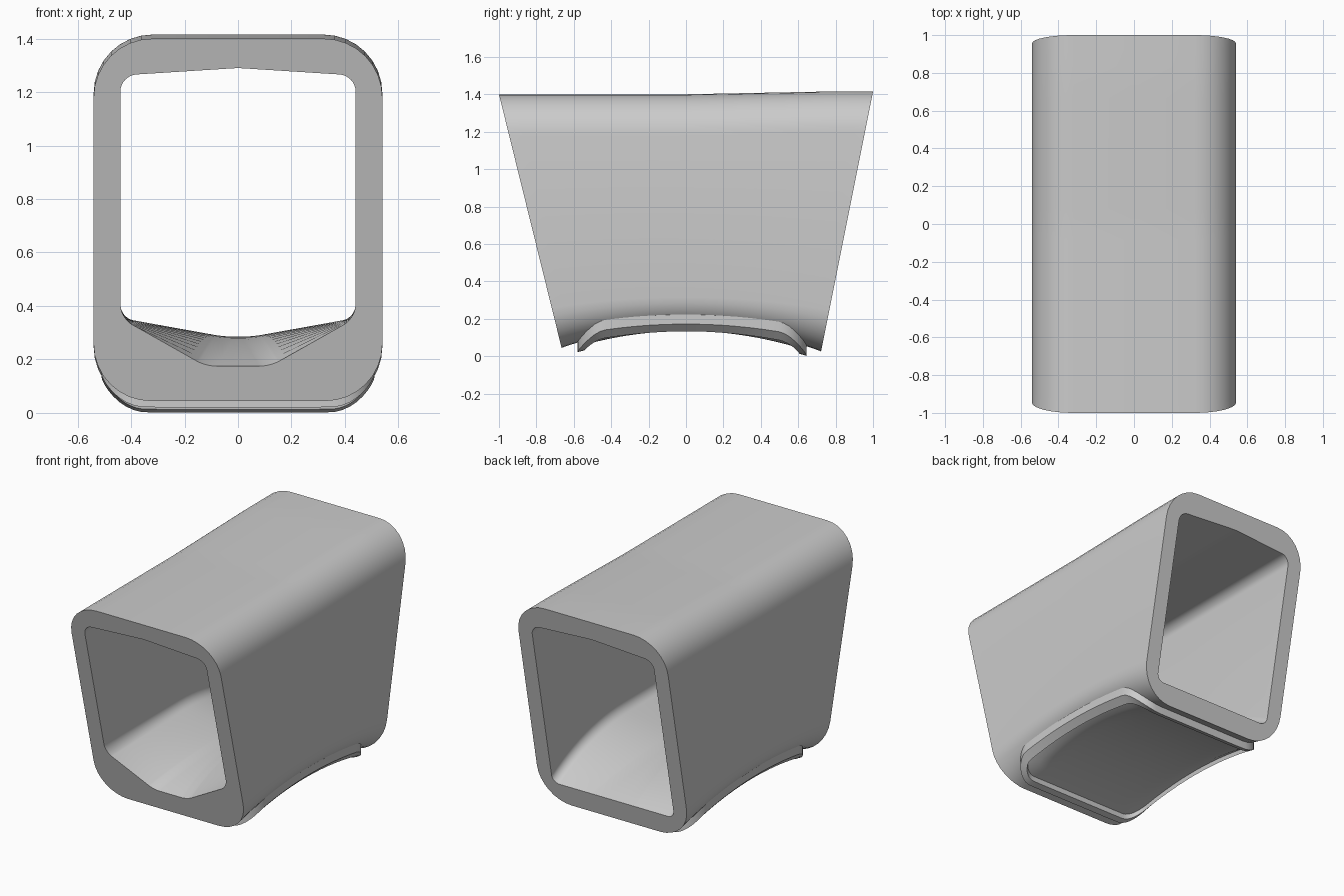
import bpy, bmesh
from math import sin, cos, pi, sqrt, radians, ceil
from mathutils import Vector

if "Cube" in bpy.data.objects:
    bpy.data.objects.remove(bpy.data.objects["Cube"])

grey = bpy.data.materials.new("plain grey")
grey.use_nodes = True
grey.diffuse_color = (0.6, 0.6, 0.6, 1)
grey.node_tree.nodes["Principled BSDF"].inputs["Base Color"].default_value = (0.6, 0.6, 0.6, 1)

HALF_W, INNER_W = 0.54, 0.44
STEPS = 24


def rounded_loop(corners, n=8):
    """Closed 2D loop; each corner (x, z, r) becomes an elliptical arc."""
    pts = []
    for i, (x, z, r) in enumerate(corners):
        k = Vector((x, z))
        before = Vector(corners[i - 1][:2]) - k
        after = Vector(corners[(i + 1) % len(corners)][:2]) - k
        a, b = before.normalized() * r, after.normalized() * r
        for j in range(n + 1):
            t = j / n * pi / 2
            pts.append(k + a * (1 - sin(t)) + b * (1 - cos(t)))
    return pts


def mirrored(half):
    """Right-hand corners, top to bottom, plus their mirror images."""
    return half + [(-x, z, r) for x, z, r in reversed(half)]


def skin(bm, rings, closed=False):
    pairs = list(zip(rings, rings[1:]))
    if closed:
        pairs.append((rings[-1], rings[0]))
    for a, b in pairs:
        for i in range(len(a)):
            bm.faces.new((a[i - 1], a[i], b[i], b[i - 1]))


def finish(bm, name):
    bmesh.ops.recalc_face_normals(bm, faces=bm.faces)
    mesh = bpy.data.meshes.new(name)
    bm.to_mesh(mesh)
    bm.free()
    mesh.materials.append(grey)
    ob = bpy.data.objects.new(name, mesh)
    bpy.context.collection.objects.link(ob)
    bpy.ops.object.select_all(action="DESELECT")
    ob.select_set(True)
    bpy.context.view_layer.objects.active = ob
    bpy.ops.object.shade_smooth_by_angle(angle=radians(30))
    return ob


# Arched underside shared by the sleeve and the base pad
def arch(y):
    return 0.155 - y * y / 4


def corner_radius(y):
    return 0.16 + 0.12 * y * y


def underside(x, y):
    r = corner_radius(y)
    u = min(1, max(0, (abs(x) - HALF_W + r) / r))
    return arch(y) + r * (1 - sqrt(1 - u * u))


# Slanted end planes: s runs from -1 (front) to 1 (back)
def place(p, s):
    front = -1 + (1.4 - p.y) * 0.247
    back = 1 - (1.415 - p.y) * 0.2
    return (p.x, front + (back - front) * (s + 1) / 2, p.y)


def outer_section(s):
    y = 0.0275 + 0.6925 * s
    top = 1.4 + 0.015 * min(1, max(0, s * 1.3))
    half = [(HALF_W, top, 0.22), (HALF_W, arch(y), corner_radius(y)), (0.12, arch(y), 0.03)]
    return rounded_loop([(0, top, 0.02)] + mirrored(half))


def inner_section(s):
    y = 0.0275 + 0.6925 * s
    floor = arch(y) + 0.13
    side = 0.355 - 0.2 * max(0, s) ** 2
    knee = 0.05 + 0.07 * s * s
    half = [(INNER_W, 1.262, 0.06), (INNER_W, side, 0.05), (knee, floor, 0.04)]
    return rounded_loop([(0, 1.29, 0.02)] + mirrored(half))


# Sleeve: outer skin out, inner skin back, joined at both ends
bm = bmesh.new()
spots = [2 * i / STEPS - 1 for i in range(STEPS + 1)]
rings = [[bm.verts.new(place(p, s)) for p in outer_section(s)] for s in spots]
rings += [[bm.verts.new(place(p, s)) for p in inner_section(s)] for s in reversed(spots)]
skin(bm, rings, closed=True)
finish(bm, "hollow_sleeve")


# Base pad: raised rim round a shallow recess, following the arch
def pad_outline(inset):
    x, y0, y1, r = 0.51 - inset, -0.58 + inset, 0.645 - inset, 0.15 - inset
    pts = rounded_loop([(x, y1, r), (x, y0, r), (-x, y0, r), (-x, y1, r)])
    dense = []
    for i, p in enumerate(pts):
        q = pts[(i + 1) % len(pts)]
        n = 12 if (q - p).length > 0.1 else 1
        dense += [p.lerp(q, j / n) for j in range(n)]
    return dense


def pad_ring(bm, outline, depth, scale=1.0):
    mid = Vector((0, 0.0325))
    ring = []
    for p in outline:
        q = mid + (p - mid) * scale
        ring.append(bm.verts.new((q.x, q.y, underside(q.x, q.y) - depth)))
    return ring


bm = bmesh.new()
edge, lip, recess = pad_outline(0), pad_outline(0.04), pad_outline(0.045)
rings = [pad_ring(bm, edge, -0.03), pad_ring(bm, edge, 0.05),
         pad_ring(bm, lip, 0.05), pad_ring(bm, recess, 0.02)]
rings += [pad_ring(bm, recess, 0.02, k / 10) for k in range(9, 0, -1)]
skin(bm, rings)
bm.faces.new(rings[-1])
finish(bm, "base_pad")
